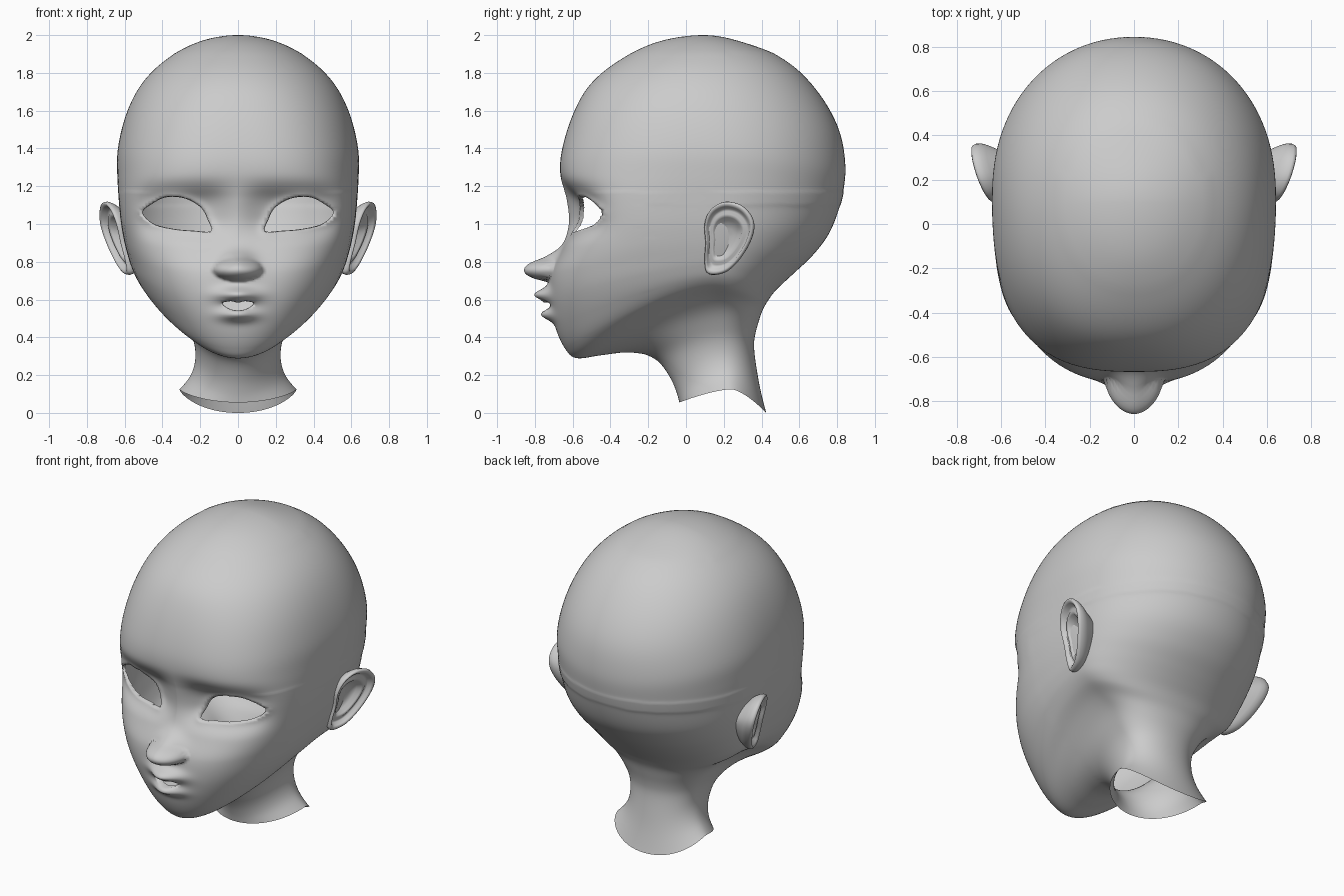
import bpy, bmesh, math
from math import exp, sin, cos, pi

if "Cube" in bpy.data.objects:
    bpy.data.objects.remove(bpy.data.objects["Cube"])

# Head control curves, crown to neck: front (y,z), side (x,y,z), back (y,z), squareness
FRONT = [(.1, 2), (-.14, 1.967), (-.35, 1.87), (-.51, 1.74), (-.6, 1.58), (-.656, 1.4), (-.667, 1.27),
         (-.635, 1.13), (-.624, 1.0), (-.655, .87), (-.71, .74), (-.717, .6), (-.69, .45), (-.64, .34),
         (-.58, .29), (-.45, .305), (-.3, .32), (-.164, .29), (-.085, .19), (-.05, .11), (-.035, .055)]
SIDE = [(0, .1, 2), (.2, .1, 1.967), (.385, .1, 1.87), (.515, .1, 1.74), (.595, .12, 1.58), (.638, .15, 1.4),
        (.64, .15, 1.27), (.633, .15, 1.15), (.622, .15, 1.02), (.605, .15, .92), (.585, .15, .84),
        (.565, .15, .78), (.535, .15, .72), (.485, .15, .67), (.405, .15, .62), (.325, .18, .55),
        (.27, .18, .46), (.235, .19, .38), (.225, .2, .29), (.25, .22, .2), (.31, .24, .125)]
BACK = [(.1, 2), (.34, 1.95), (.55, 1.855), (.71, 1.69), (.815, 1.5), (.847, 1.32), (.84, 1.2), (.81, 1.07),
        (.755, .94), (.67, .83), (.58, .745), (.515, .685), (.465, .635), (.43, .585), (.405, .54), (.385, .48),
        (.368, .42), (.36, .35), (.375, .23), (.395, .12), (.425, 0)]
SQUARE = [2, 2, 2.1, 2.2, 2.4, 2.6, 2.8, 3.2, 3.3, 3.1, 2.75, 2.5, 2.2, 2.05, 1.95, 2, 2, 2, 2, 2, 2]

# Eye and mouth outlines in the front view (x, z)
EYE = [(.14, .96), (.155, 1.02), (.195, 1.09), (.28, 1.138), (.38, 1.145), (.46, 1.108),
       (.51, 1.06), (.45, 1.0), (.34, .972), (.23, .962)]
MOUTH = [(.085, .58), (.04, .592), (0, .584), (-.04, .592), (-.085, .58), (-.045, .55), (0, .542), (.045, .55)]


def spline(p0, p1, p2, p3, t):
    return [.5 * (2 * b + (c - a) * t + (2 * a - 5 * b + 4 * c - d) * t * t + (3 * b - a - 3 * c + d) * t ** 3)
            for a, b, c, d in zip(p0, p1, p2, p3)]


def closed_curve(pts, sub):
    n = len(pts)
    return [spline(pts[i - 1], pts[i], pts[(i + 1) % n], pts[(i + 2) % n], j / sub)
            for i in range(n) for j in range(sub)]


def inside(x, z, poly):
    hit = False
    for (x1, z1), (x2, z2) in zip(poly, poly[1:] + poly[:1]):
        if (z1 > z) != (z2 > z) and x < x1 + (z - z1) / (z2 - z1) * (x2 - x1):
            hit = not hit
    return hit


def nearest(x, z, poly):
    return min(poly, key=lambda p: (p[0] - x) ** 2 + (p[1] - z) ** 2)


EYE_C = closed_curve(EYE, 12)
MOUTH_C = closed_curve(MOUTH, 12)


def face_offset(x, z):
    """Forward bulge of nose, lips, sockets and eyelids."""
    ax = abs(x)
    # round nose tip blended with a narrow bridge
    ball = .15 * max(0, 1 - (ax / .132) ** 2 - ((z - .76) / .064) ** 2) ** .6
    bridge = .1 * exp(-((z - .79) / .065) ** 2 - (ax / .075) ** 2)
    d = (ball ** 4 + bridge ** 4) ** .25
    # lips
    d += .085 * exp(-((z - .625) / .038) ** 2 - (ax / .1) ** 2)
    d += .062 * exp(-((z - .52) / .033) ** 2 - (ax / .09) ** 2)
    # eye socket and lid ridge
    d -= .076 * exp(-((ax - .3) / .23) ** 4 - abs((z - 1.06) / .128) ** 3)
    if .85 < z < 1.25 and .08 < ax < .58:
        p = nearest(ax, z, EYE_C)
        d += .009 * exp(-((p[0] - ax) ** 2 + (p[1] - z) ** 2) / .022 ** 2)
    return d


def make_object(name, bm):
    me = bpy.data.meshes.new(name)
    bmesh.ops.recalc_face_normals(bm, faces=bm.faces)
    for f in bm.faces:
        f.smooth = True
    bm.to_mesh(me)
    bm.free()
    ob = bpy.data.objects.new(name, me)
    bpy.context.collection.objects.link(ob)
    return ob


# Dense rings from the control curves
rows = [[*f, *s, *b, n] for f, s, b, n in zip(FRONT, SIDE, BACK, SQUARE)]
first = [2 * a - b for a, b in zip(rows[0], rows[1])]
for k in (1, 4, 6, 7):
    first[k] = rows[1][k]
ext = [first] + rows + [[2 * a - b for a, b in zip(rows[-1], rows[-2])]]
rings = []
for i in range(len(rows) - 1):
    sub = 14 if 6 <= i <= 12 else 7
    rings += [spline(*ext[i:i + 4], j / sub) for j in range(sub)]
rings.append(rows[-1])

half = [pi / 2 * (i / 56) ** 1.3 for i in range(57)] + [pi / 2 * (1 + i / 28) for i in range(1, 29)]
angles = half + [-a for a in half[-2:0:-1]]

# Head shell
bm = bmesh.new()
grid = []
for fy, fz, sx, sy, sz, by, bz, n in rings:
    line = []
    for a in angles:
        front = cos(a) >= 0
        e = n if front else 2.1
        s, c = sin(a), abs(cos(a))
        r = (abs(s) ** e + c ** e) ** (-1 / e)
        s, c = s * r, c * r
        ey, ez = (fy, fz) if front else (by, bz)
        x, y, z = sx * s, sy + (ey - sy) * c, sz + (ez - sz) * c ** 1.5
        if y < -.25 and z < 1.5:
            y -= face_offset(x, z)
        line.append(bm.verts.new((x, y, z)))
    grid.append(line)
m = len(angles)
for r0, r1 in zip(grid, grid[1:]):
    for j in range(m):
        k = (j + 1) % m
        bm.faces.new((r0[j], r0[k], r1[k], r1[j]))
bmesh.ops.remove_doubles(bm, verts=bm.verts[:], dist=1e-5)
# Soften nape, jaw corner and forehead
soft = [v for v in bm.verts if not v.is_boundary and (v.co.y > -.2 and v.co.z < 1.1 or 1.17 < v.co.z < 1.9)]
for _ in range(14):
    bmesh.ops.smooth_vert(bm, verts=soft, factor=.5, use_axis_x=True, use_axis_y=True, use_axis_z=True)


# Cut a hole, fit its edge to the outline and turn a thin lip inward
def cut_hole(outline, depth):
    xs, zs = [p[0] for p in outline], [p[1] for p in outline]
    cx, cz = sum(xs) / len(xs), sum(zs) / len(zs)
    gone = []
    for f in bm.faces:
        c = f.calc_center_median()
        if c.y < -.3 and min(xs) < c.x < max(xs) and min(zs) < c.z < max(zs) and inside(c.x, c.z, outline):
            gone.append(f)
    bmesh.ops.delete(bm, geom=gone, context='FACES')
    edge = [e for e in bm.edges if e.is_boundary and all(
        v.co.y < -.3 and min(xs) - .04 < v.co.x < max(xs) + .04 and min(zs) - .04 < v.co.z < max(zs) + .04
        for v in e.verts)]
    for v in {v for e in edge for v in e.verts}:
        v.co.x, v.co.z = nearest(v.co.x, v.co.z, outline)
    new = bmesh.ops.extrude_edge_only(bm, edges=edge)['geom']
    for v in new:
        if isinstance(v, bmesh.types.BMVert):
            v.co.x += (cx - v.co.x) * .03
            v.co.z += (cz - v.co.z) * .03
            v.co.y += depth


cut_hole(EYE_C, .02)
cut_hole([[-x, z] for x, z in EYE_C], .02)
cut_hole(MOUTH_C, .04)
make_object("head", bm)

# Ears: outline in (y, z) swept through a rim-and-bowl profile
EAR = [(.12, .735), (.21, .745), (.29, .82), (.35, .93), (.357, 1.02), (.3, 1.095),
       (.21, 1.118), (.135, 1.08), (.1, 1.0), (.105, .9), (.1, .8)]
RIM = [(.5, -.12), (.75, -.068), (.88, -.045), (.96, -.025), (1, -.002), (.985, .012), (.93, .017), (.86, .008),
       (.8, -.012), (.73, -.016), (.65, -.006), (.56, -.012), (.47, -.036), (.25, -.046), (.02, -.048)]


def make_ear(name, side):
    bm = bmesh.new()
    loops = []
    for s, off in RIM:
        loop = []
        for y, z in closed_curve(EAR, 6):
            y, z = .2 + (y - .2) * s, .93 + (z - .93) * s
            x = .565 + .35 * (y - .1) + .24 * (z - .75) + off
            loop.append(bm.verts.new((side * x, y - .3 * off, z)))
        loops.append(loop)
    for a, b in zip(loops, loops[1:]):
        for j in range(len(a)):
            k = (j + 1) % len(a)
            bm.faces.new((a[j], a[k], b[k], b[j]))
    bm.faces.new(loops[-1])
    make_object(name, bm)


make_ear("right_ear", 1)
make_ear("left_ear", -1)
